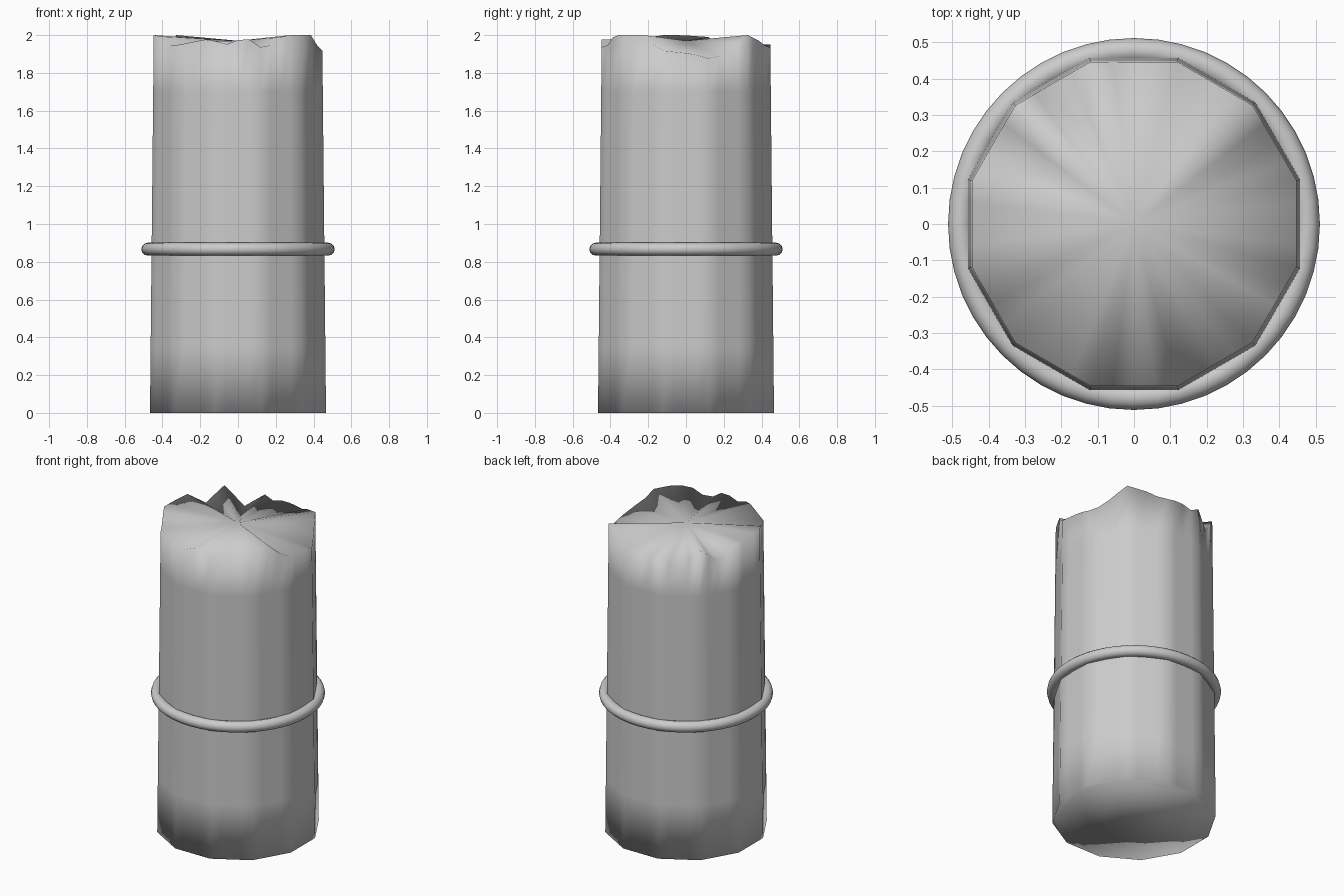
import bpy, bmesh
from math import sin, cos, pi, radians, degrees

if "Cube" in bpy.data.objects:
    bpy.data.objects.remove(bpy.data.objects["Cube"])

N = 48
# ragged rim height: (angle in degrees, z)
RIM = [(-18, 1.92), (5, 1.90), (18, 1.87), (30, 1.92), (45, 2.0), (60, 1.97), (72, 1.93),
       (88, 1.95), (96, 1.92), (105, 1.95), (120, 1.87), (135, 2.0), (150, 1.91),
       (165, 1.99), (183, 2.0), (200, 2.0), (220, 1.94), (250, 1.98), (262, 1.95),
       (275, 1.99), (288, 1.92), (302, 2.0), (330, 2.0), (342, 1.92), (365, 1.90)]


def rim_z(a):
    for (a0, z0), (a1, z1) in zip(RIM, RIM[1:]):
        if a0 <= a <= a1:
            return z0 + (z1 - z0) * (a - a0) / (a1 - a0)


def polygon_radius(a, flat):
    # twelve flat sides, centred on multiples of 30 degrees
    d = (a + 15) % 30 - 15
    return flat / cos(radians(d))


# broken column: tapered twelve-sided trunk with a ragged fan top
bm = bmesh.new()
loops = []
for z in (0.0, 0.35, 1.7, None):
    loop = []
    for i in range(N):
        a = i * 360 / N
        h = rim_z(a) if z is None else z
        r = polygon_radius(a, 0.466 - 0.010 * h)
        loop.append(bm.verts.new((r * cos(radians(a)), r * sin(radians(a)), h)))
    loops.append(loop)
for lo, hi in zip(loops, loops[1:]):
    for i in range(N):
        j = (i + 1) % N
        bm.faces.new((lo[i], lo[j], hi[j], hi[i]))
top = bm.verts.new((0, 0, 1.97))
for i in range(N):
    bm.faces.new((loops[-1][i], loops[-1][(i + 1) % N], top))
bm.faces.new(loops[0][::-1])
for f in bm.faces:
    f.smooth = True
mesh = bpy.data.meshes.new("broken_column")
bm.to_mesh(mesh)
bm.free()
bpy.context.collection.objects.link(bpy.data.objects.new("broken_column", mesh))

# band around the column
bpy.ops.mesh.primitive_torus_add(major_radius=0.478, minor_radius=0.034,
                                 major_segments=48, minor_segments=12,
                                 location=(0, 0, 0.867))
band = bpy.context.object
band.name = "band"
bpy.ops.object.shade_smooth()
